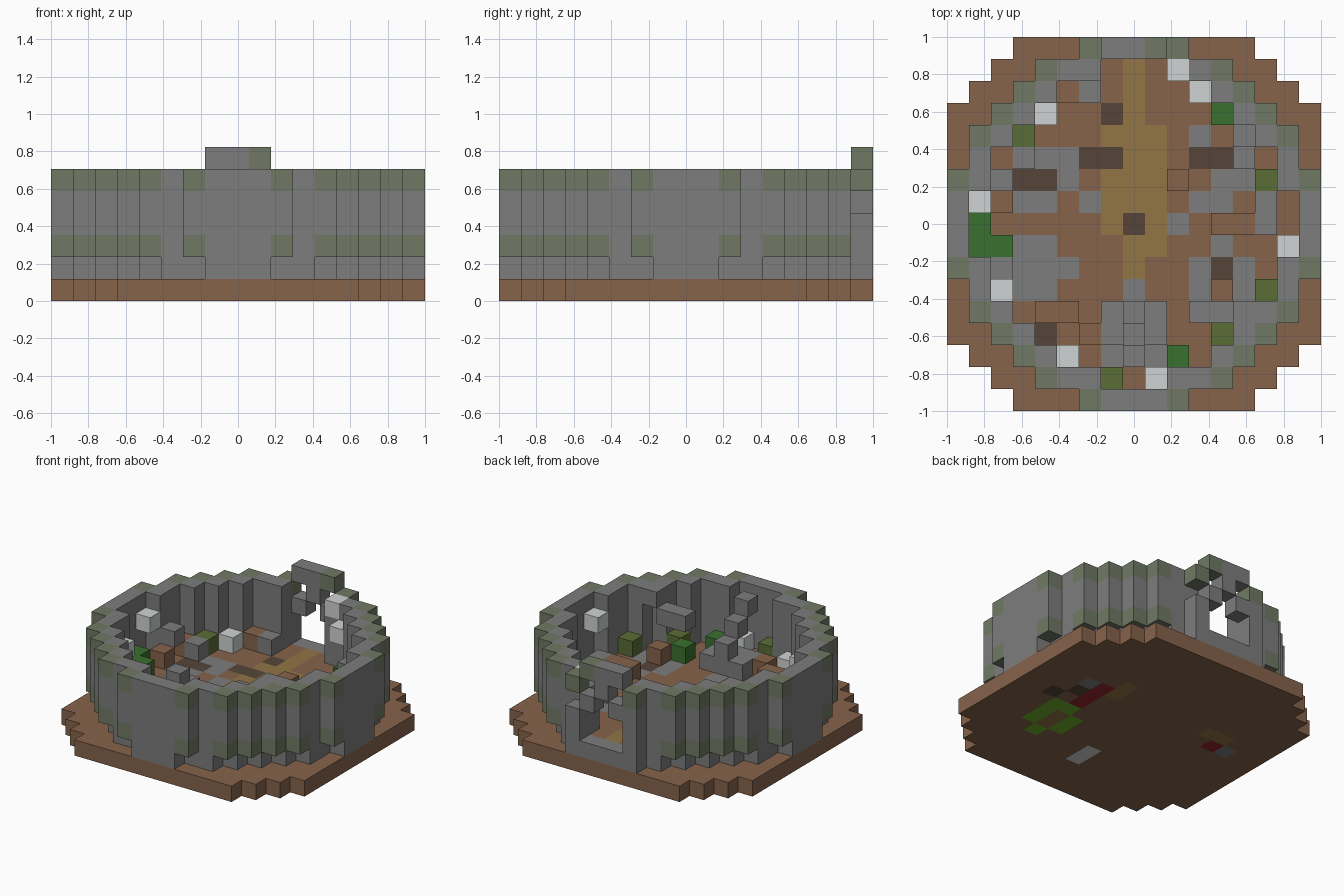
import bpy
import bmesh

cube = bpy.data.objects.get("Cube")
if cube:
    bpy.data.objects.remove(cube, do_unlink=True)

R = 8                     # cells from the centre to the rim
U = 2 / (2 * R + 1)       # edge of one block


def linear(c):
    c /= 255
    return c / 12.92 if c <= 0.04045 else ((c + 0.055) / 1.055) ** 2.4


PALETTE = {
    "earth": (134, 99, 75), "stone": (125, 125, 125),
    "mossy stone": (112, 121, 99), "pale stone": (208, 212, 212),
    "leaf green": (58, 112, 46), "olive green": (90, 109, 54),
    "dark earth": (86, 69, 56), "path tan": (146, 117, 69),
    "bright green": (110, 176, 42), "dark red": (152, 38, 42),
}
SLOT = {name: k for k, name in enumerate(PALETTE)}
MATS = []
for name, rgb in PALETTE.items():
    m = bpy.data.materials.new(name)
    m.use_nodes = True
    col = (*[linear(c) for c in rgb], 1)
    m.diffuse_color = col
    bsdf = m.node_tree.nodes["Principled BSDF"]
    bsdf.inputs["Base Color"].default_value = col
    bsdf.inputs["Roughness"].default_value = 0.9
    MATS.append(m)

# Each part maps block cells (x, y, layer) to a colour name
ground, floor, wall, gate = {}, {}, {}, {}
rubble, plants, lamps = {}, {}, {}

# Ground disc with a stepped rim
for x in range(-R, R + 1):
    for y in range(-R, R + 1):
        if abs(x) + abs(y) <= 13:
            ground[x, y, 0] = "earth"

# Patches on the underside of the ground
UNDER = {
    "pale stone": [(0, -5), (0, -4)],
    "dark red": [(4, 0), (4, 1), (4, 2), (-5, 1)],
    "stone": [(5, 2), (-6, 1)],
    "dark earth": [(6, 0), (5, 1)],
    "path tan": [(3, 3), (3, 2), (-5, 2), (-4, 2), (4, -2), (4, -3)],
    "bright green": [(5, -1), (4, -1), (5, -2), (5, -3), (4, -4), (3, -3),
                     (3, -2)],
}
under_colour = {c: name for name, cells in UNDER.items() for c in cells}


def ring(cells):
    """All mirrored and transposed copies of plan cells."""
    return {(sx * p, sy * q) for a, b in cells for p, q in ((a, b), (b, a))
            for sx in (1, -1) for sy in (1, -1)}


# Ring wall: plain columns reach the ground, mossy ones hang over it
for x, y in ring([(0, 8), (1, 8), (3, 7), (2, 7), (4, 6), (5, 5)]):
    for z in range(1, 6):
        wall[x, y, z] = "stone"
for x, y in ring([(2, 8), (4, 7), (5, 6)]):
    for z in range(2, 6):
        wall[x, y, z] = "mossy stone" if z in (2, 5) else "stone"

# Raised courtyard floor in painted cells, back row first
FLOOR = [
    "........P........",
    "........P........",
    ".......DP........",
    ".......PPP.S.....",
    "....SSDDPP.DD....",
    "...DDS.PPP..SS...",
    "...SS.SPPP.SS....",
    ".......PDPS......",
    "...SS...PP..S....",
    ".SSSSS..P..SDS...",
    "..SSS...S..S.S...",
    "...........SSS...",
    "....D............",
    ".......SSS.......",
    ".................",
]
KEY = {".": "earth", "S": "stone", "D": "dark earth", "P": "path tan"}
for x in range(-7, 8):
    for y in range(-7, 8):
        if abs(x) + abs(y) <= 9 and (x, y, 1) not in wall:
            floor[x, y, 1] = KEY[FLOOR[7 - y][x + R]]

# Broken gateway in the back wall: jambs, sill, arch and leftover stones
for x in range(-2, 3):
    for z in range(1, 6):
        wall.pop((x, R, z), None)
for z in range(1, 5):
    gate[-2, R, z] = "stone"
for z in range(1, 4):
    gate[2, R, z] = "stone"
for x in (-1, 0, 1):
    gate[x, R, 1] = "stone"
    gate[x, R, 6] = "mossy stone" if x == 1 else "stone"
gate[1, R, 4] = gate[-1, R, 4] = gate[0, R, 5] = "stone"
gate[2, R, 5] = gate[-2, R, 5] = "mossy stone"

# Fallen and jutting stones
for c in [(-6, 2, 3), (-5, 3, 2), (0, -6, 5), (0, -5, 4), (0, -4, 3),
          (5, -4, 5), (4, -4, 4), (3, -4, 4), (5, 4, 3), (5, 3, 2), (6, 0, 2),
          (6, 1, 2), (-2, 6, 2), (-6, -2, 2)]:
    rubble[c] = "stone"
# Low dais by the front wall
for x in (-1, 0, 1):
    for y in (-4, -5):
        rubble[x, y, 2] = "stone"
# Clods of earth
for x, y in [(-3, 6), (-6, 1), (-6, 3), (2, 2), (4, 0), (5, 0), (-3, -4),
             (-2, -5), (-4, -4), (4, -3)]:
    rubble[x, y, 2] = "earth"

# Bushes
for x, y in [(-7, 0), (-7, -1), (-6, -1), (2, -6), (4, 5), (3, -4)]:
    plants[x, y, 2] = "leaf green"
for x, y in [(-5, 4), (6, 2), (6, -3), (4, -5), (-1, -7)]:
    plants[x, y, 2] = "olive green"

# Pale blocks on and near the wall
for c in [(2, 7, 5), (3, 6, 4), (-4, 5, 2), (-7, 1, 4), (-6, -3, 4),
          (7, -1, 4), (-3, -6, 2), (1, -7, 2)]:
    lamps[c] = "pale stone"
    wall.pop(c, None)

PARTS = {"ground": ground, "courtyard_floor": floor, "ring_wall": wall,
         "gateway": gate, "rubble": rubble, "bushes": plants,
         "pale_blocks": lamps}
SOLID = set().union(*PARTS.values())


def build(name, cells):
    """Block mesh holding only the exposed faces."""
    bm = bmesh.new()
    for (x, y, z), colour in cells.items():
        for axis in range(3):
            for side in (0, 1):
                d = [0, 0, 0]
                d[axis] = 2 * side - 1
                if (x + d[0], y + d[1], z + d[2]) in SOLID:
                    continue
                b, c = (axis + 1) % 3, (axis + 2) % 3
                loop = [(0, 0), (1, 0), (1, 1), (0, 1)]
                verts = []
                for p, q in (loop if side else reversed(loop)):
                    o = [x - 0.5, y - 0.5, z]
                    o[axis] += side
                    o[b] += p
                    o[c] += q
                    verts.append(bm.verts.new([v * U for v in o]))
                face = bm.faces.new(verts)
                shown = colour
                if cells is ground and axis == 2 and side == 0:
                    shown = under_colour.get((x, y), colour)
                face.material_index = SLOT[shown]
    bmesh.ops.remove_doubles(bm, verts=bm.verts, dist=U / 100)
    mesh = bpy.data.meshes.new(name)
    bm.to_mesh(mesh)
    bm.free()
    for m in MATS:
        mesh.materials.append(m)
    bpy.context.collection.objects.link(bpy.data.objects.new(name, mesh))


for part, cells in PARTS.items():
    build(part, cells)
